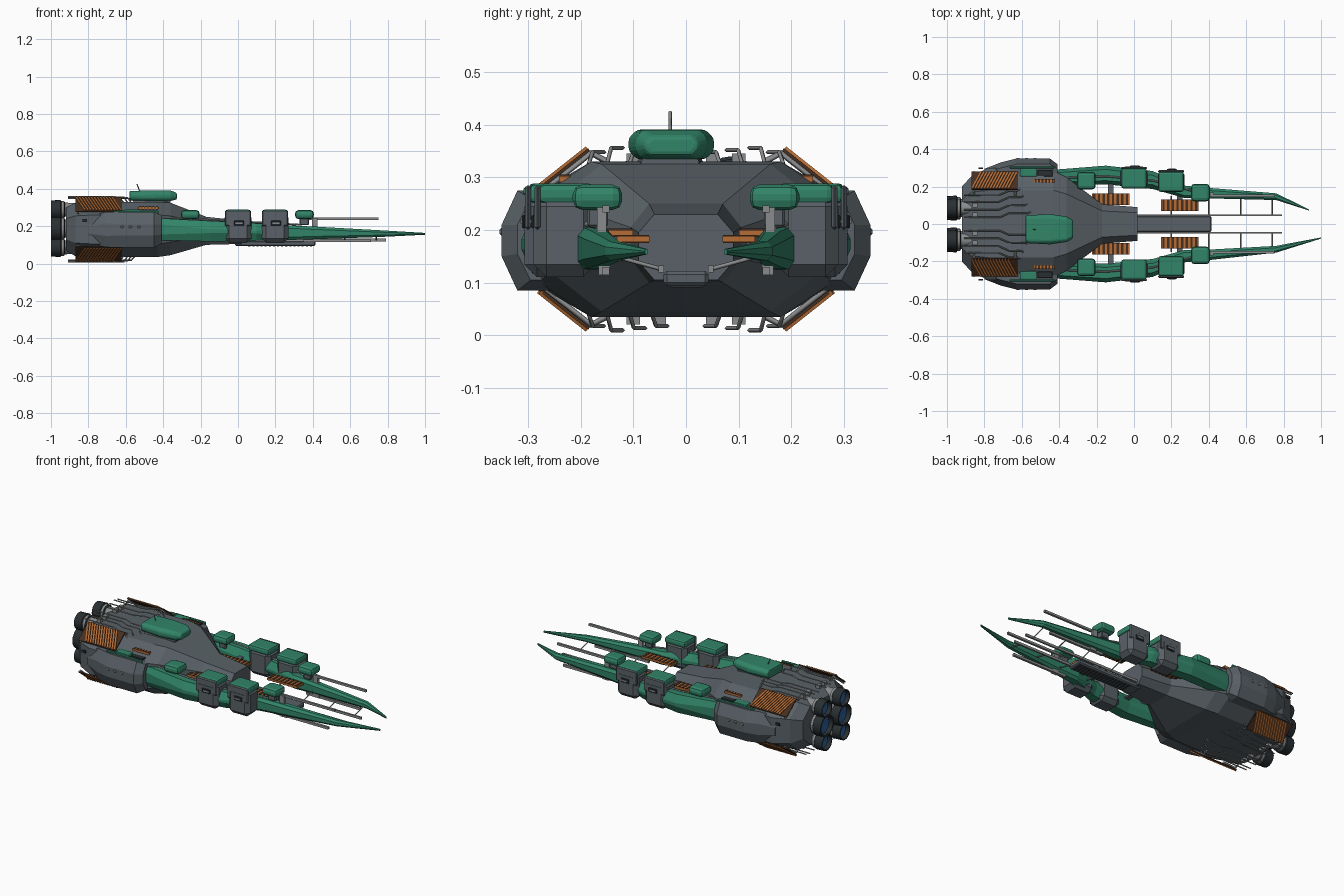
import bpy, bmesh, math
from mathutils import Matrix

if "Cube" in bpy.data.objects:
    bpy.data.objects.remove(bpy.data.objects["Cube"])

MID = 0.183  # height of the hull's horizontal mirror plane


def material(name, rgb):
    m = bpy.data.materials.new(name)
    m.use_nodes = True
    m.diffuse_color = (*rgb, 1)
    m.node_tree.nodes["Principled BSDF"].inputs["Base Color"].default_value = (*rgb, 1)
    return m


GREY = material("hull grey", (0.1, 0.12, 0.135))
LIGHT = material("pipe grey", (0.25, 0.26, 0.265))
DARK = material("dark metal", (0.022, 0.028, 0.032))
GREEN = material("armour green", (0.032, 0.235, 0.14))
ORANGE = material("radiator orange", (0.46, 0.15, 0.035))
BROWN = material("radiator brown", (0.06, 0.028, 0.015))
BLUE = material("engine blue", (0.022, 0.11, 0.31))


def finish(name, bm, mats, bevel=0, segments=1):
    bmesh.ops.recalc_face_normals(bm, faces=bm.faces)
    me = bpy.data.meshes.new(name)
    bm.to_mesh(me)
    bm.free()
    for m in mats:
        me.materials.append(m)
    ob = bpy.data.objects.new(name, me)
    bpy.context.collection.objects.link(ob)
    if bevel:
        b = ob.modifiers.new("Bevel", "BEVEL")
        b.width, b.segments = bevel, segments
    return ob


def add_box(bm, c, size, rot=None):
    m = Matrix.Translation(c) @ (rot or Matrix()) @ Matrix.Diagonal((*size, 1))
    bmesh.ops.create_cube(bm, size=1, matrix=m)


def box(name, mat, c, size, bevel=0, segments=1, rot=None):
    bm = bmesh.new()
    add_box(bm, c, size, rot)
    return finish(name, bm, [mat], bevel, segments)


def fins(name, c, length, width, count):
    """Orange core crossed by dark fins, in a row along x."""
    x, y, z = c
    box(name + "_core", ORANGE, c, (length, width, .011))
    bm = bmesh.new()
    pitch = length / count
    for i in range(count):
        add_box(bm, (x - length / 2 + (i + .5) * pitch, y, z), (pitch * .5, width * .96, .016))
    finish(name, bm, [BROWN])


def loft(name, mat, stations, side=1, bevel=0):
    """Octagon sections along x: x, centre y, half width, half flat, bottom, top, chamfer height."""
    bm = bmesh.new()
    rings = []
    for x, y, w, t, b, h, c in stations:
        half = [(t, b), (w, b + c), (w, h - c), (t, h)]
        pts = half + [(-p, q) for p, q in reversed(half)]
        rings.append([bm.verts.new((x, side * (y + p), q)) for p, q in pts])
    for r, s in zip(rings, rings[1:]):
        for i in range(8):
            j = (i + 1) % 8
            bm.faces.new((r[i], r[j], s[j], s[i]))
    bm.faces.new(rings[0])
    bm.faces.new(rings[-1])
    return finish(name, bm, [mat], bevel, 2)


def activate(ob):
    bpy.ops.object.select_all(action="DESELECT")
    ob.select_set(True)
    bpy.context.view_layer.objects.active = ob


def pipe(name, pts, r, mat=LIGHT):
    cu = bpy.data.curves.new(name, "CURVE")
    cu.dimensions = "3D"
    cu.bevel_depth, cu.bevel_resolution, cu.use_fill_caps = r, 0, True
    sp = cu.splines.new("POLY")
    sp.points.add(len(pts) - 1)
    for p, q in zip(sp.points, pts):
        p.co = (*q, 1)
    cu.materials.append(mat)
    ob = bpy.data.objects.new(name, cu)
    bpy.context.collection.objects.link(ob)
    activate(ob)
    bpy.ops.object.convert(target="MESH")


def engine(name, y, z, r):
    """Nozzle turned around x: dark bell and rim with a blue disc inside."""
    prof = [(-.87, .7), (-.925, .72), (-.93, .9), (-.945, .9), (-.95, 1), (-1, .95), (-1, .84), (-.975, .78), (-.965, 0.02)]
    bm = bmesh.new()
    n = 20
    rings = []
    for x, k in prof:
        ring = []
        for i in range(n):
            a = math.tau * i / n
            ring.append(bm.verts.new((x, y + r * k * math.cos(a), z + r * k * math.sin(a))))
        rings.append(ring)
    for k, (p, q) in enumerate(zip(rings, rings[1:])):
        for i in range(n):
            f = bm.faces.new((p[i], p[(i + 1) % n], q[(i + 1) % n], q[i]))
            f.material_index = 2 if k > 6 else 1 if k in (0, 2) else 0
            f.smooth = True
    bm.faces.new(rings[-1]).material_index = 2
    activate(finish(name, bm, [DARK, LIGHT, BLUE]))
    bpy.ops.object.shade_smooth_by_angle(angle=math.radians(35))


# Main hull and nose beam
loft("hull", GREY, [(-.92, 0, .2, .13, .07, .3, .06), (-.87, 0, .255, .17, .04, .325, .07),
                    (-.78, 0, .3, .18, .035, .33, .07), (-.43, 0, .285, .18, .035, .33, .07),
                    (-.36, 0, .25, .16, .045, .325, .07), (-.17, 0, .105, .07, .1, .25, .045),
                    (.02, 0, .09, .06, .105, .23, .035)])
box("nose_beam", GREY, (.2, 0, .108), (.43, .085, .028), .006)
for i in range(16):
    box("nose_underside_rib", DARK, (.06 + i * .022, 0, .094), (.011, .06, .006))

# Bridge, set to the right of the centre line
loft("bridge_pedestal", GREY, [(-.56, -.03, .063, .05, .3, .345, .015), (-.36, -.03, .055, .045, .3, .345, .015)])
loft("bridge", GREEN, [(-.58, -.028, .074, .062, .338, .388, .014), (-.45, -.028, .081, .064, .334, .391, .016),
                       (-.36, -.028, .068, .055, .335, .39, .016), (-.327, -.028, .05, .038, .342, .378, .012)], 1, .009)
pipe("antenna", [(-.525, -.03, .385), (-.54, -.03, .425)], .003)

# Corner radiator panels and hull pipes in all four quadrants
for s in (1, -1):
    for up in (1, -1):
        def place(x, y, z):
            return (x, s * y, MID + up * (z - MID))

        tilt = Matrix.Rotation(-s * up * math.atan2(.075, .095), 4, "X")
        box("radiator_back", BROWN, place(-.745, .232, .315), (.245, .122, .006), rot=tilt)
        bm = bmesh.new()
        turn = tilt @ Matrix.Rotation(-.4 * s, 4, "Z")
        for i in range(13):
            add_box(bm, place(-.841 + i * .016, .234, .319), (.009, .124, .008), turn)
        finish("radiator_slats", bm, [ORANGE])
        for x in (-.855, -.635):
            pipe("radiator_frame", [place(x, .28, .268), place(x, .18, .346), place(x, .15, .33)], .006)
        for i, y in enumerate((.035, .077, .12, .155)):
            h = .348 + .004 * (i % 3)
            pts = [(-.91, y, h), (-.72, y, h), (-.67, y + .022, h), (-.57 - .02 * i, y + .022, h),
                   (-.55 - .02 * i, y + .03, .325)]
            pipe("hull_pipe", [place(*p) for p in pts], .004)
        for y in (.05, .1):
            box("pipe_clamp", LIGHT, place(-.85, y, .335), (.025, .025, .02))

# Engines: two columns of three
for s in (1, -1):
    for z, r in ((.288, .052), (MID + .004, .067), (.087, .052)):
        engine("engine", s * .085, z, r)

for s in (1, -1):
    # Side pod with ports and top armour
    loft("side_pod", GREY, [(-.8, .25, .045, .02, .11, .25, .05), (-.71, .265, .065, .035, .088, .275, .06),
                            (-.63, .285, .065, .035, .085, .275, .065), (-.45, .285, .065, .035, .085, .275, .065),
                            (-.41, .27, .05, .025, .105, .26, .05)], s)
    box("pod_armour", GREEN, (-.565, s * .275, .277), (.09, .045, .022), .006, 2)
    box("pod_armour_edge", GREEN, (-.545, s * .302, .274), (.24, .012, .018), .004)
    box("pod_hatch", DARK, (-.475, s * .272, .277), (.08, .036, .012), .003)
    fins("pod_radiator", (-.48, s * .23, .297), .11, .022, 6)
    for x in (-.62, -.575, -.53):
        box("pod_port", LIGHT, (x, s * .35, .197), (.016, .008, .014), .003)
    box("hull_hatch", DARK, (-.82, s * .298, .23), (.025, .008, .014))

    # Long green prong, the two tips differ slightly in length
    tip = .936 if s > 0 else 1.0
    mid_y = .146 if s > 0 else .135
    loft("prong", GREEN, [(-.43, .248, .042, .025, .125, .243, .03), (-.15, .262, .05, .03, .118, .228, .045),
                          (.1, .235, .048, .025, .122, .215, .04), (.27, .172, .033, .02, .126, .204, .015),
                          (.4, .165, .028, .014, .13, .198, .015), (.76, mid_y, .018, .008, .142, .178, .01),
                          (tip, .075, .003, .002, .154, .164, .004)], s)
    pipe("prong_rail", [(-.42, s * .245, .247), (-.15, s * .255, .234), (.1, s * .232, .22), (.34, s * .17, .207)], .005)

    # Green turret blocks
    for x, y in ((-.255, .232), (.355, .168)):
        box("turret_mount", GREY, (x, s * y, .225), (.05, .04, .04), .005)
        box("turret", GREEN, (x, s * y, .262), (.1, .094, .048), .018, 2)

    # Grey collars: green caps behind an outer grey lip
    for x, y in ((0, .248), (.198, .23)):
        box("collar", GREY, (x, s * y, .19), (.142, .118, .158), .024)
        box("collar_cap", GREEN, (x, s * (y - .004), .269), (.136, .108, .038), .012, 2)
        box("collar_lip", GREY, (x, s * (y + .052), .243), (.14, .012, .084), .005)
        box("collar_window", DARK, (x + .005, s * (y + .06), .216), (.055, .007, .026), .003)
        box("collar_window_bar", LIGHT, (x + .005, s * (y + .064), .216), (.036, .004, .008))

    # Gun barrels and inner rail with struts
    box("upper_barrel", LIGHT, (.55, s * .152, .24), (.4, .013, .013))
    box("barrel_bracket", LIGHT, (.41, s * .16, .215), (.03, .018, .055))
    box("lower_barrel", LIGHT, (.53, s * .152, .122), (.36, .014, .014))
    box("lower_bracket", LIGHT, (.42, s * .155, .128), (.04, .022, .026))
    box("inner_rail", LIGHT, (.405, s * .047, .126), (.77, .01, .014))
    for x in (.2, .4, .57, .74):
        pipe("rail_strut", [(x, s * .047, .126), (x, s * .12, .146), (x, s * .15, .155)], .004)

    # Finned radiators beside the nose
    for x, y, z in ((-.125, .132, .195), (.245, .1, .183)):
        fins("nose_radiator", (x, s * y, z), .2, .062, 8)
        box("radiator_arm", GREY, (x, s * (y + .05), z - .008), (.03, .07, .008))
